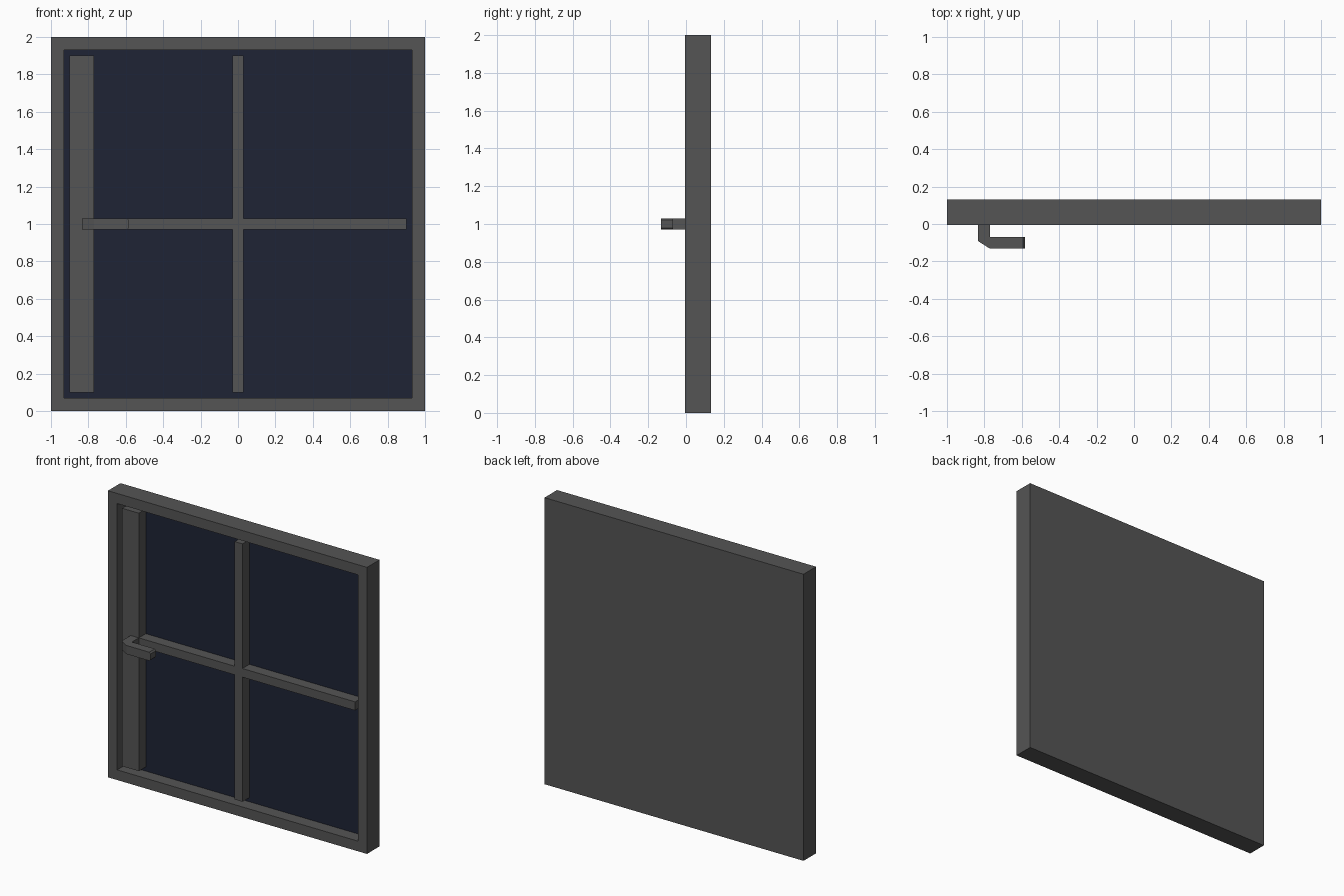
import bpy, bmesh

if "Cube" in bpy.data.objects:
    bpy.data.objects.remove(bpy.data.objects["Cube"])

FRONT, BACK = -0.006, 0.132     # front and back of the frame
GLASS = 0.083                   # depth of the panes
BAR = FRONT + 0.012             # front of the recessed sash bars


def material(name, rgb):
    m = bpy.data.materials.new(name)
    m.diffuse_color = (*rgb, 1)
    m.use_nodes = True
    m.node_tree.nodes["Principled BSDF"].inputs["Base Color"].default_value = m.diffuse_color
    return m


grey = material("dark_grey_paint", (0.09, 0.09, 0.09))
blue = material("dark_glass", (0.013, 0.017, 0.036))


def finish(name, bm, mat):
    bmesh.ops.recalc_face_normals(bm, faces=bm.faces[:])
    me = bpy.data.meshes.new(name)
    bm.to_mesh(me)
    bm.free()
    me.materials.append(mat)
    ob = bpy.data.objects.new(name, me)
    bpy.context.collection.objects.link(ob)
    return ob


def box_bm(x0, x1, y0, y1, z0, z1):
    bm = bmesh.new()
    bmesh.ops.create_cube(bm, size=1)
    for v in bm.verts:
        v.co = (x1 if v.co.x > 0 else x0,
                y1 if v.co.y > 0 else y0,
                z1 if v.co.z > 0 else z0)
    return bm


# Frame: solid slab with a pocket sunk into its front
bm = box_bm(-1, 1, FRONT, BACK, 0, 2)
bm.normal_update()
face = min(bm.faces, key=lambda f: f.calc_center_median().y)
bmesh.ops.inset_region(bm, faces=[face], thickness=0.1)
pocket = bmesh.ops.extrude_discrete_faces(bm, faces=[face])["faces"][0]
for v in pocket.verts:
    v.co.y = GLASS
finish("window_frame", bm, grey).data.materials.append(blue)
frame = bpy.data.objects["window_frame"].data
for p in frame.polygons:
    if abs(p.center.y - GLASS) < 1e-4:
        p.material_index = 1

# Sash: wide lock stile and crossing glazing bars
for name, x0, x1, z0, z1 in (("lock_stile", -0.9, -0.77, 0.1, 1.9),
                             ("vertical_bar", -0.03, 0.03, 0.1, 1.9),
                             ("left_crossbar", -0.77, -0.03, 0.97, 1.03),
                             ("right_crossbar", 0.03, 0.9, 0.97, 1.03)):
    finish(name, box_bm(x0, x1, BAR, GLASS, z0, z1), grey)

# Handle: bent lever with a chamfered elbow and softened tip
profile = [(-0.833, BAR), (-0.833, -0.092), (-0.77, -0.132), (-0.583, -0.132),
           (-0.583, -0.07), (-0.77, -0.07), (-0.77, BAR)]
bm = bmesh.new()
base = bm.faces.new([bm.verts.new((x, y, 0.97)) for x, y in profile])
top = bmesh.ops.extrude_face_region(bm, geom=[base], use_keep_orig=True)["geom"]
bmesh.ops.translate(bm, vec=(0, 0, 0.06),
                    verts=[g for g in top if isinstance(g, bmesh.types.BMVert)])
tip = [e for e in bm.edges if all(v.co.x > -0.6 for v in e.verts)
       and abs(e.verts[0].co.z - e.verts[1].co.z) < 1e-5]
bmesh.ops.bevel(bm, geom=tip, offset=0.01, segments=1, affect='EDGES')
finish("handle", bm, grey)
